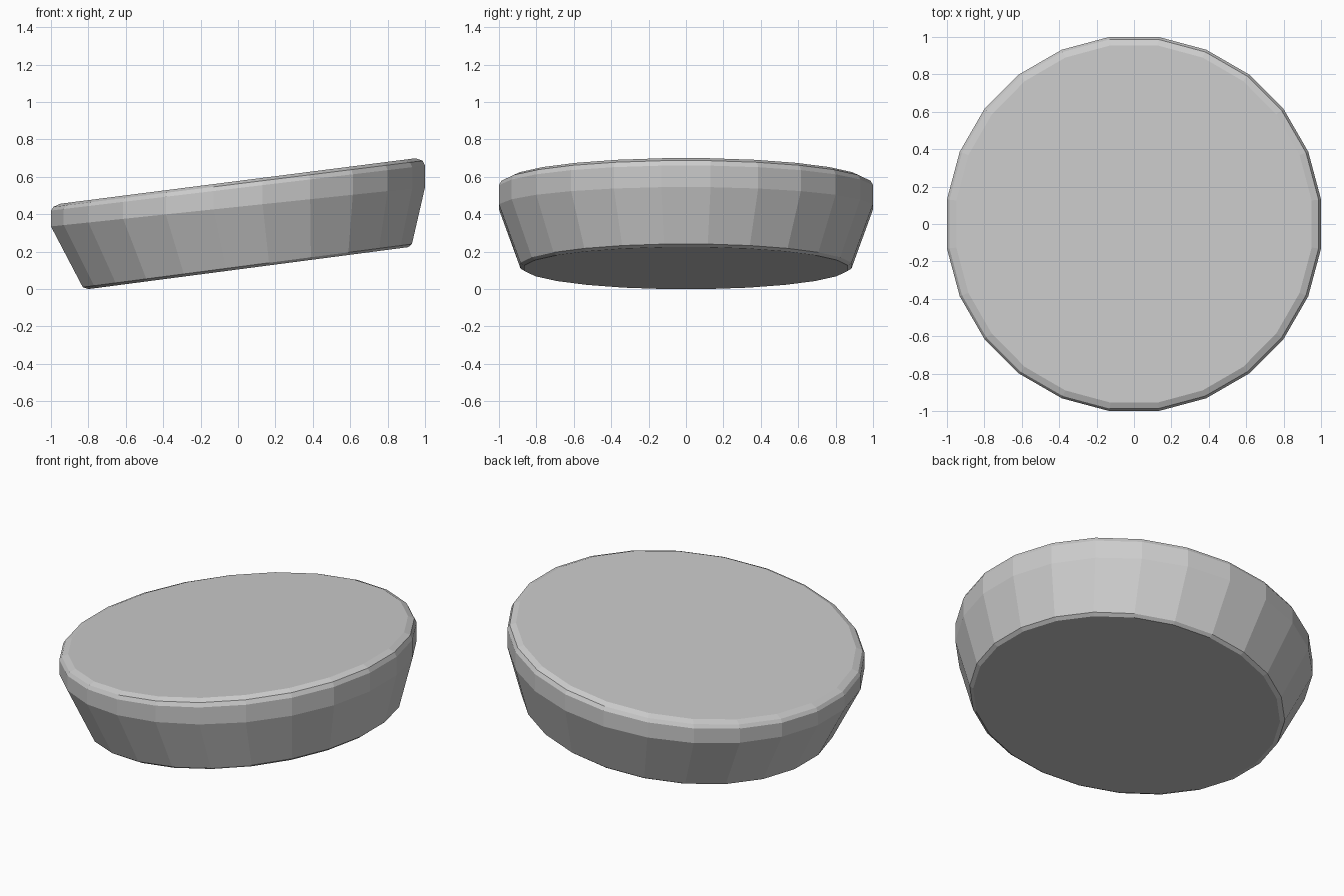
import bpy, bmesh
from math import cos, sin, radians

if "Cube" in bpy.data.objects:
    bpy.data.objects.remove(bpy.data.objects["Cube"])

SIDES = 24

# Tilted rings, bottom to top: x min, x max, y half-width, height at x=0, slope
RINGS = [
    (-0.80, 0.91, 0.865, 0.105, 0.131),    # bottom face
    (-0.83, 0.93, 0.885, 0.119, 0.131),    # lower bevel
    (-1.00, 1.00, 1.000, 0.440, 0.105),    # top of flared wall
    (-1.00, 1.00, 1.000, 0.540, 0.120),    # upright band
    (-0.987, 0.987, 0.987, 0.563, 0.125),  # rounded rim
    (-0.95, 0.95, 0.955, 0.578, 0.128),    # top face
]


def add_ring(bm, x0, x1, half_y, height, slope):
    # Flats of the polygon touch the given extents
    grow = 1 / cos(radians(180 / SIDES))
    ring = []
    for i in range(SIDES):
        a = radians((i + 0.5) * 360 / SIDES)
        x = (x0 + x1) / 2 + (x1 - x0) / 2 * grow * cos(a)
        y = half_y * grow * sin(a)
        ring.append(bm.verts.new((x, y, height + slope * x)))
    return ring


# Slanted, flared disc
bm = bmesh.new()
rings = [add_ring(bm, *r) for r in RINGS]
for low, high in zip(rings, rings[1:]):
    for i in range(SIDES):
        j = (i + 1) % SIDES
        bm.faces.new((low[i], low[j], high[j], high[i]))
bm.faces.new(rings[0][::-1])
bm.faces.new(rings[-1])
bmesh.ops.recalc_face_normals(bm, faces=bm.faces)

mesh = bpy.data.meshes.new("slanted_disc")
bm.to_mesh(mesh)
bm.free()
disc = bpy.data.objects.new("slanted_disc", mesh)
bpy.context.collection.objects.link(disc)
